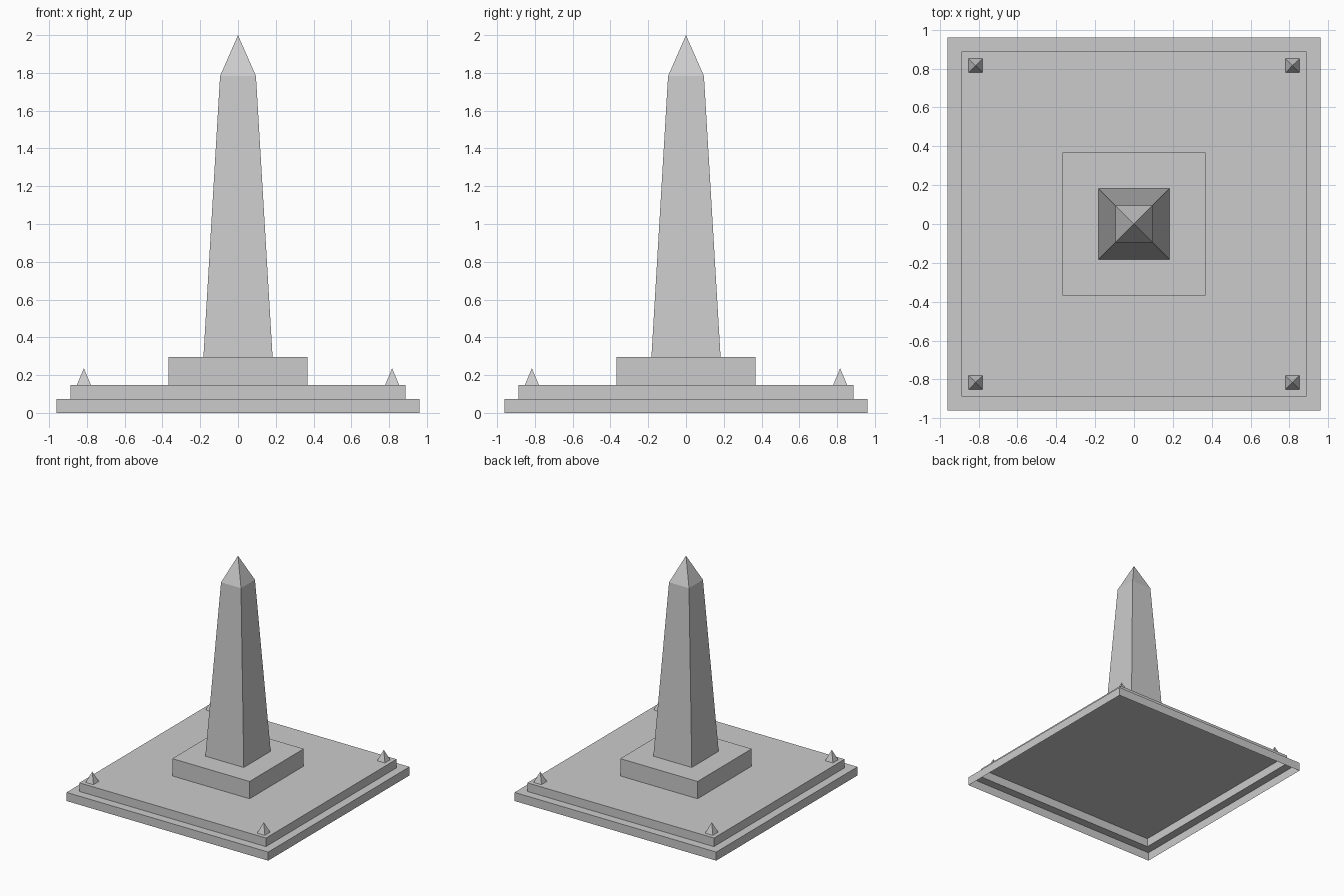
import bpy
import bmesh

cube = bpy.data.objects.get("Cube")
if cube:
    bpy.data.objects.remove(cube, do_unlink=True)

# One plain stone colour
stone = bpy.data.materials.new("grey_stone")
stone.use_nodes = True
colour = (0.6, 0.6, 0.6, 1.0)
stone.diffuse_color = colour
for node in stone.node_tree.nodes:
    if node.type == "BSDF_PRINCIPLED":
        node.inputs["Base Color"].default_value = colour


def square_loft(name, profile, centre=(0, 0), cap_top=True):
    """Stack square rings of (half width, height); a zero width makes a point."""
    bm = bmesh.new()
    rings = []
    for half, z in profile:
        corners = [(-1, -1), (1, -1), (1, 1), (-1, 1)] if half else [(0, 0)]
        rings.append([bm.verts.new((x * half, y * half, z)) for x, y in corners])
    for low, high in zip(rings, rings[1:]):
        for i in range(4):
            j = (i + 1) % 4
            if len(high) == 1:
                bm.faces.new((low[i], low[j], high[0]))
            else:
                bm.faces.new((low[i], low[j], high[j], high[i]))
    if cap_top and len(rings[-1]) == 4:
        bm.faces.new(rings[-1])
    mesh = bpy.data.meshes.new(name)
    bm.to_mesh(mesh)
    bm.free()
    mesh.materials.append(stone)
    obj = bpy.data.objects.new(name, mesh)
    obj.location = (centre[0], centre[1], 0)
    bpy.context.collection.objects.link(obj)
    return obj


STEP, FLOOR, PLINTH_TOP = 0.074, 0.148, 0.297

# Stepped platform, hollow and open underneath
square_loft("platform", [(0.96, 0), (0.96, STEP), (0.888, STEP), (0.888, FLOOR)])

# Plinth and tapering shaft with its pointed cap
square_loft("plinth", [(0.368, FLOOR), (0.368, PLINTH_TOP)])
square_loft("shaft", [(0.183, PLINTH_TOP), (0.095, 1.783)], cap_top=False)
square_loft("shaft_cap", [(0.095, 1.783), (0, 2)])

# Small pyramid at each corner of the platform
for side, sx in (("left", 1), ("right", -1)):
    for end, sy in (("front", -1), ("back", 1)):
        square_loft(f"corner_pyramid_{end}_{side}", [(0.037, FLOOR), (0, 0.236)],
                    (sx * 0.816, sy * 0.816))
